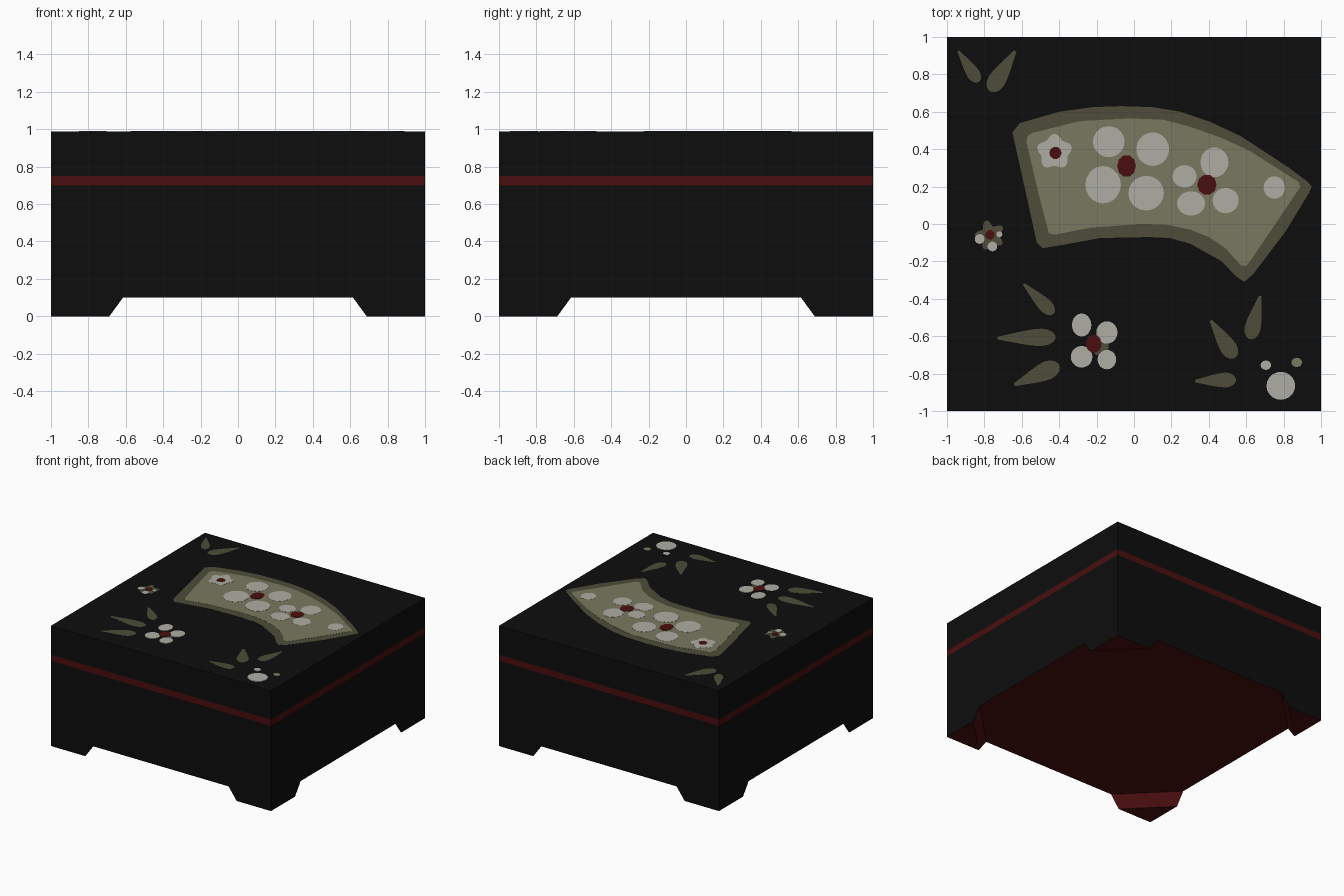
import bpy, bmesh, math
from mathutils import Vector

if "Cube" in bpy.data.objects:
    bpy.data.objects.remove(bpy.data.objects["Cube"])

TOP = 0.988


def material(name, rgb):
    m = bpy.data.materials.new(name)
    m.diffuse_color = (*rgb, 1)
    m.use_nodes = True
    m.node_tree.nodes["Principled BSDF"].inputs["Base Color"].default_value = m.diffuse_color
    return m


BLACK = material("black lacquer", (0.004, 0.004, 0.004))
RED = material("dark red", (0.068, 0.0045, 0.0045))
OLIVE = material("dark olive", (0.075, 0.073, 0.042))
SAGE = material("pale olive", (0.19, 0.19, 0.117))
CREAM = material("grey cream", (0.42, 0.42, 0.37))


def finish(name, bm, mats):
    bmesh.ops.recalc_face_normals(bm, faces=bm.faces)
    me = bpy.data.meshes.new(name)
    for m in mats:
        me.materials.append(m)
    bm.to_mesh(me)
    bm.free()
    ob = bpy.data.objects.new(name, me)
    bpy.context.collection.objects.link(ob)
    return ob


def loft(bm, rings):
    """Skin a stack of outlines and cap both ends."""
    vs = [[bm.verts.new(p) for p in r] for r in rings]
    n = len(vs[0])
    for a, b in zip(vs, vs[1:]):
        for i in range(n):
            bm.faces.new((a[i], a[(i + 1) % n], b[(i + 1) % n], b[i]))
    bm.faces.new(vs[0][::-1])
    bm.faces.new(vs[-1])


def plates(name, outlines, mat, height):
    """Thin inlay pieces lying on the lid."""
    bm = bmesh.new()
    for o in outlines:
        loft(bm, [[(x, y, z) for x, y in o] for z in (TOP - 0.002, TOP + height)])
    return finish(name, bm, [mat])


def oval(x, y, rx, ry=None, n=20):
    ry = ry or rx
    return [(x + rx * math.cos(math.tau * i / n), y + ry * math.sin(math.tau * i / n))
            for i in range(n)]


def lobed(x, y, r, depth, lobes, turn=0.0, n=50):
    pts = []
    for i in range(n):
        t = math.tau * i / n
        k = r * (1 + depth * math.cos(lobes * (t - turn)))
        pts.append((x + k * math.cos(t), y + k * math.sin(t)))
    return pts


def leaf(x0, y0, x1, y1, w):
    """Teardrop with a thin tip at the first point and a round end at the second."""
    a, d = Vector((x0, y0)), Vector((x1 - x0, y1 - y0))
    side = Vector((-d.y, d.x)).normalized() * w
    prof = [(0, .16), (.2, .42), (.4, .7), (.6, .92), (.75, 1), (.87, .87), (.96, .55), (1, .18)]
    up = [a + d * t + side * k for t, k in prof]
    down = [a + d * t - side * k for t, k in reversed(prof)]
    return [tuple(p) for p in down[::-1] + up[::-1]]


# Box body with the red stripe; red underside
bm = bmesh.new()
square = [(-1, -1), (1, -1), (1, 1), (-1, 1)]
loft(bm, [[(x, y, z) for x, y in square] for z in (0.1, 0.70, 0.75, TOP)])
body = finish("box_body", bm, [BLACK, RED])
for f in body.data.polygons:
    if f.normal.z < -0.5 or 0.70 < f.center.z < 0.75:
        f.material_index = 1

# Corner feet, triangular with a sloped red inner face
for sx, label_x in ((-1, "left"), (1, "right")):
    for sy, label_y in ((-1, "front"), (1, "back")):
        bm = bmesh.new()
        loft(bm, [[(sx, sy, z), (sx * k, sy, z), (sx, sy * k, z)]
                  for z, k in ((0, 0.688), (0.1, 0.615))])
        foot = finish(f"{label_y}_{label_x}_foot", bm, [BLACK, RED])
        for f in foot.data.polygons:
            if abs(f.normal.x) < 0.95 and abs(f.normal.y) < 0.95:
                f.material_index = 1

# Fan shaped panel: border and field
fan_border = [(-.65, .49), (-.61, .54), (-.40, .60), (-.22, .625), (-.07, .63), (.10, .625),
              (.25, .60), (.41, .545), (.57, .47), (.83, .30), (.93, .225), (.95, .20),
              (.935, .165), (.81, -.04), (.64, -.265), (.59, -.31), (.545, -.28), (.47, -.20),
              (.30, -.105), (.19, -.075), (.085, -.07), (-.18, -.075), (-.40, -.115),
              (-.49, -.13), (-.52, -.10), (-.57, .13)]
fan_field = [(-.575, .44), (-.57, .47), (-.545, .487), (-.29, .55), (-.02, .565), (.16, .557),
             (.30, .52), (.47, .46), (.62, .39), (.88, .225), (.89, .20), (.81, .08),
             (.62, -.20), (.60, -.225), (.57, -.22), (.49, -.13), (.40, -.07), (.30, -.03),
             (.17, -.003), (.03, 0), (-.235, -.02), (-.42, -.057), (-.455, -.05), (-.51, .16)]
plates("fan_border", [fan_border], OLIVE, 0.001)
plates("fan_field", [fan_field], SAGE, 0.002)

# Leaves
plates("leaves", [leaf(*v) for v in (
    (-.94, .925, -.83, .76, .035), (-.635, .925, -.77, .71, .048),
    (-.59, -.32, -.43, -.48, .037), (-.73, -.61, -.42, -.605, .047),
    (-.64, -.86, -.40, -.755, .05), (.675, -.385, .62, -.615, .043),
    (.41, -.515, .54, -.715, .045), (.325, -.84, .545, -.832, .04))], OLIVE, 0.001)

# Olive backs behind the two small flowers, and a pale bud
plates("flower_backs", [lobed(-.77, -.06, .065, .25, 5, 1.85),
                        oval(-.18, -.66, .045)], OLIVE, 0.001)
plates("olive_bud", [oval(.87, -.74, .028, .025)], SAGE, 0.001)

# Petals
plates("petals", [oval(*v) for v in (
    (-.135, .44, .085, .083), (.10, .40, .088, .09), (-.165, .21, .095, .1),
    (.065, .165, .095, .093), (.43, .33, .075, .08), (.27, .255, .065, .06),
    (.305, .11, .075, .065), (.49, .125, .07, .068), (.75, .195, .057, .06),
    (-.28, -.54, .052, .062), (-.145, -.58, .057, .06), (-.28, -.71, .058, .058),
    (-.145, -.725, .05, .052), (.785, -.865, .077, .075), (.705, -.755, .028, .025),
    (-.825, -.08, .026), (-.757, -.12, .026), (-.72, -.055, .016))]
    + [lobed(-.425, .385, .085, .13, 5, 1.57)], CREAM, 0.003)

# Red flower centres
plates("flower_centres", [oval(*v, n=10) for v in (
    (-.04, .31, .05, .06), (.39, .21, .052, .055), (-.42, .38, .033),
    (-.77, -.058, .026), (-.215, -.64, .042, .05))], RED, 0.004)
